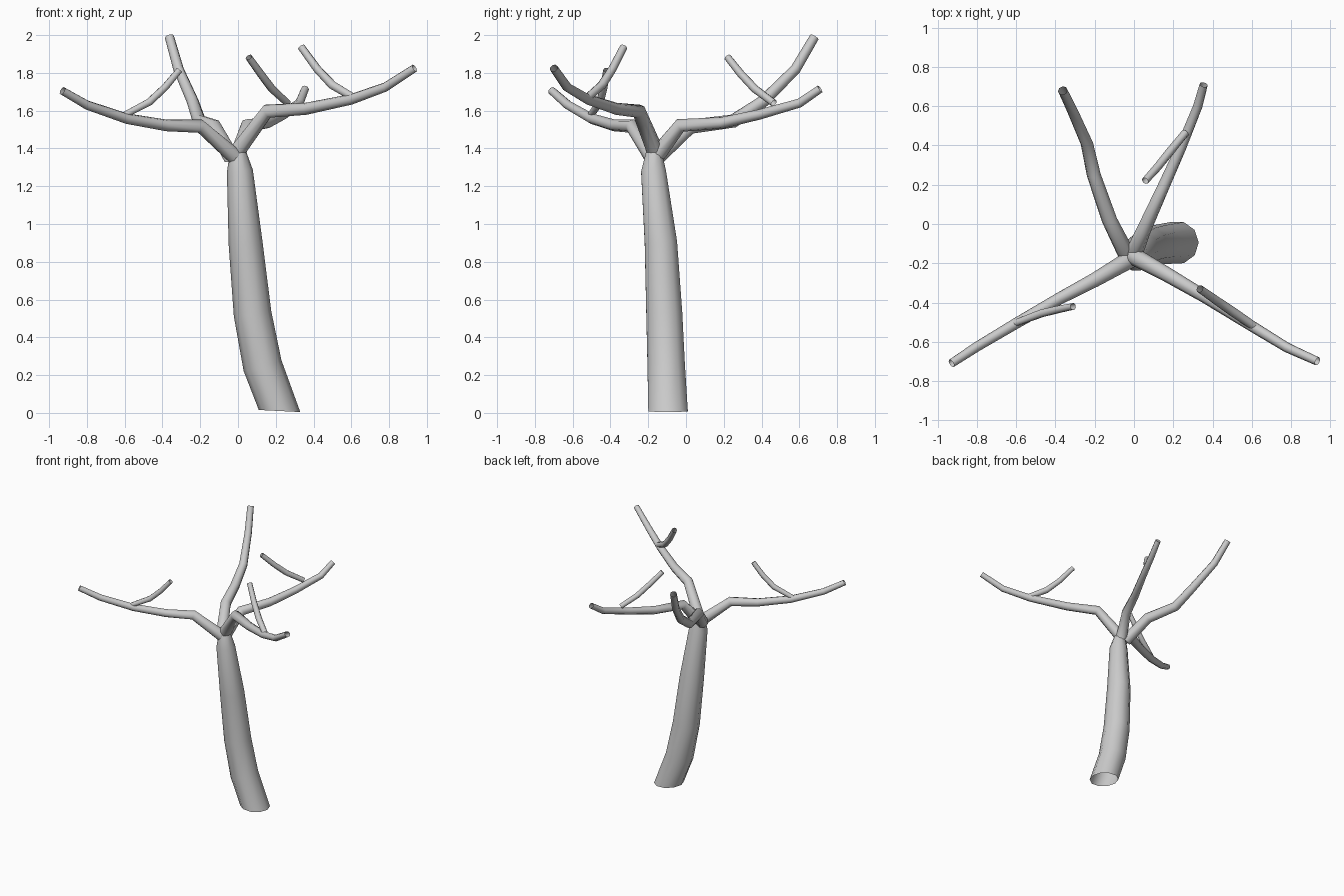
import bpy, bmesh, math
from mathutils import Vector


def tube(name, path, sides, start_dir=None):
    """Open tapered tube through (x, y, z, radius) points with mitred rings."""
    pts = [Vector(p[:3]) for p in path]
    bm = bmesh.new()
    rings = []
    side = Vector((0, 1, 0))
    for i, p in enumerate(pts):
        back = (p - pts[i - 1]).normalized() if i else Vector()
        ahead = (pts[i + 1] - p).normalized() if i < len(pts) - 1 else Vector()
        t = (back + ahead).normalized()
        if i == 0 and start_dir:
            t = Vector(start_dir).normalized()
        side = (side - t * side.dot(t)).normalized()   # carry frame along path
        other = t.cross(side)
        r = path[i][3]
        rings.append([bm.verts.new(p + r * (side * math.cos(a) + other * math.sin(a)))
                      for a in (math.tau * (k + 0.5) / sides for k in range(sides))])
    for lo, hi in zip(rings, rings[1:]):
        for k in range(sides):
            n = (k + 1) % sides
            bm.faces.new((lo[k], lo[n], hi[n], hi[k]))
    me = bpy.data.meshes.new(name)
    bm.to_mesh(me)
    bm.free()
    me.polygons.foreach_set("use_smooth", [True] * len(me.polygons))
    ob = bpy.data.objects.new(name, me)
    bpy.context.collection.objects.link(ob)
    return ob


# Leaning trunk, open at the foot
tube("trunk", [
    (0.22, -0.095, 0.01, 0.11), (0.13, -0.105, 0.25, 0.104),
    (0.077, -0.115, 0.525, 0.10), (0.04, -0.133, 0.90, 0.09),
    (0.01, -0.172, 1.28, 0.069), (0.0, -0.17, 1.375, 0.045)],
    10, start_dir=(0.05, 0, 1))

# Four main boughs
boughs = {
    "bough_front_left": [
        (-0.02, -0.18, 1.36, 0.045), (-0.20, -0.285, 1.518, 0.037),
        (-0.38, -0.38, 1.522, 0.031), (-0.59, -0.50, 1.558, 0.028),
        (-0.80, -0.625, 1.63, 0.025), (-0.93, -0.71, 1.705, 0.022)],
    "bough_front_right": [
        (0.0, -0.165, 1.39, 0.045), (0.155, -0.25, 1.597, 0.038),
        (0.36, -0.37, 1.61, 0.032), (0.60, -0.52, 1.66, 0.028),
        (0.78, -0.63, 1.725, 0.025), (0.935, -0.70, 1.825, 0.022)],
    "bough_back_left": [
        (-0.04, -0.15, 1.36, 0.045), (-0.125, 0.02, 1.515, 0.04),
        (-0.205, 0.25, 1.545, 0.036), (-0.24, 0.41, 1.65, 0.032),
        (-0.315, 0.58, 1.82, 0.028), (-0.363, 0.68, 1.99, 0.025)],
    "bough_back_right": [
        (0.0, -0.15, 1.37, 0.045), (0.05, -0.03, 1.522, 0.037),
        (0.15, 0.19, 1.535, 0.031), (0.24, 0.39, 1.58, 0.027),
        (0.325, 0.60, 1.64, 0.024), (0.355, 0.71, 1.715, 0.021)],
}
for name, path in boughs.items():
    tube(name, path, 8)

# Three twigs curling back towards the middle
twigs = {
    "twig_front_left": [
        (-0.605, -0.505, 1.575, 0.018), (-0.47, -0.455, 1.645, 0.021),
        (-0.385, -0.435, 1.725, 0.02), (-0.31, -0.42, 1.815, 0.018)],
    "twig_front_right": [
        (0.61, -0.52, 1.67, 0.022), (0.50, -0.445, 1.735, 0.024),
        (0.42, -0.39, 1.82, 0.022), (0.335, -0.33, 1.937, 0.02)],
    "twig_back_right": [
        (0.262, 0.465, 1.64, 0.02), (0.18, 0.365, 1.715, 0.022),
        (0.12, 0.29, 1.795, 0.021), (0.057, 0.22, 1.883, 0.019)],
}
for name, path in twigs.items():
    tube(name, path, 8)
